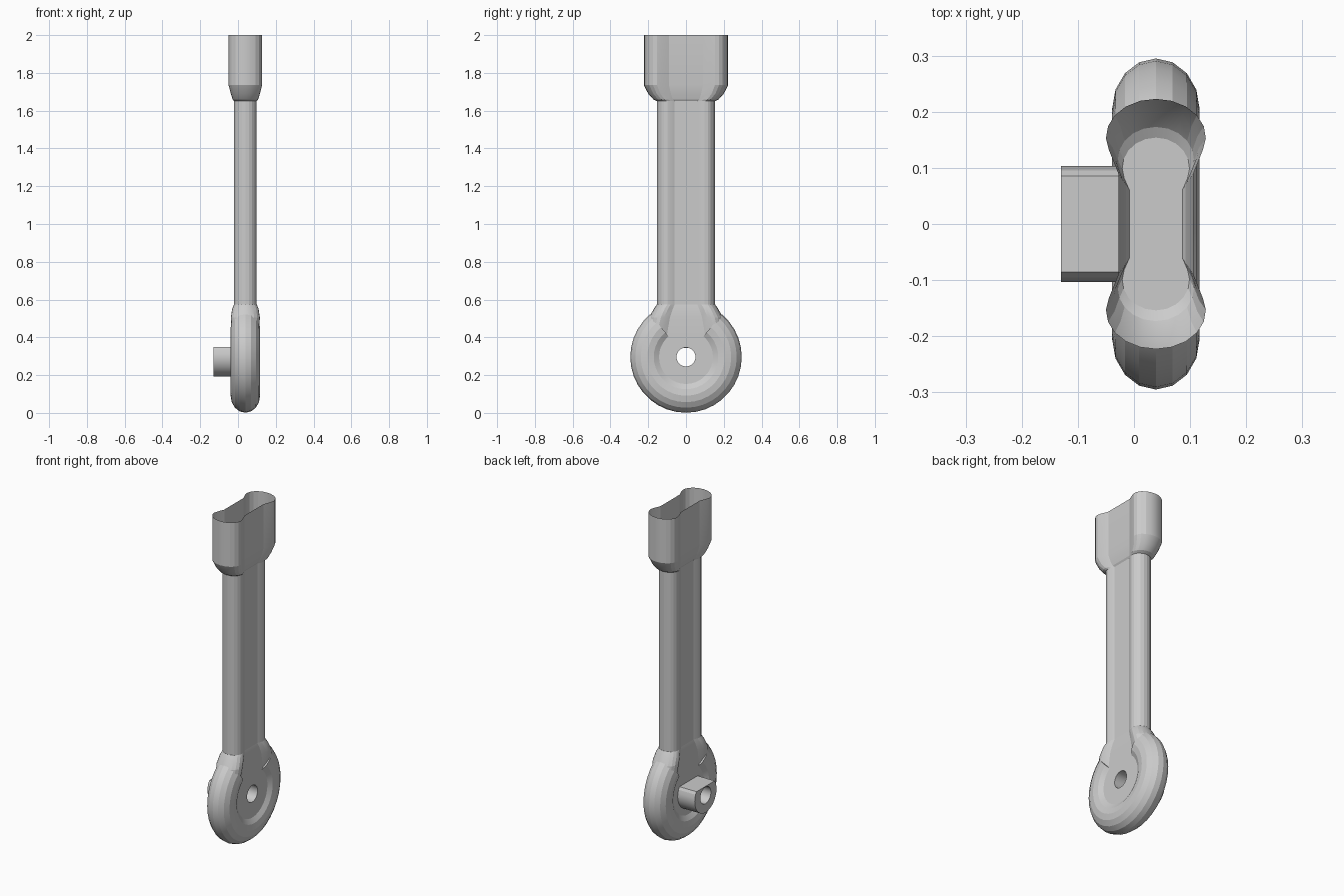
import bpy, bmesh
from math import sin, cos, pi, radians

if "Cube" in bpy.data.objects:
    bpy.data.objects.remove(bpy.data.objects["Cube"])

GREY = (0.6, 0.6, 0.6, 1)
metal = bpy.data.materials.new("light grey")
metal.use_nodes = True
metal.diffuse_color = GREY
metal.node_tree.nodes["Principled BSDF"].inputs["Base Color"].default_value = GREY

MID_X = 0.039    # centre plane of the arm
HUB_Z = 0.296    # pivot height


def finish(name, bm):
    bmesh.ops.recalc_face_normals(bm, faces=bm.faces)
    mesh = bpy.data.meshes.new(name)
    bm.to_mesh(mesh)
    bm.free()
    mesh.materials.append(metal)
    obj = bpy.data.objects.new(name, mesh)
    bpy.context.collection.objects.link(obj)
    bpy.context.view_layer.objects.active = obj
    bpy.ops.object.select_all(action='DESELECT')
    obj.select_set(True)
    bpy.ops.object.shade_smooth_by_angle(angle=radians(15))


def section(yc, rx, ry, waist, yw):
    """Dog-bone outline: two round lobes joined by a flat waist."""
    half = [(waist, yw)]
    for i in range(13):
        a = radians(-20 + 220 * i / 12)
        half.append((rx * cos(a), yc + ry * sin(a)))
    half.append((-waist, yw))
    return half + [(-x, -y) for x, y in half]


def loft(name, levels, cap_start=False, cap_end=False):
    bm = bmesh.new()
    rings = [[bm.verts.new((MID_X + x, y, z)) for x, y in section(*dims)]
             for z, dims in levels]
    n = len(rings[0])
    for low, high in zip(rings, rings[1:]):
        for i in range(n):
            j = (i + 1) % n
            bm.faces.new((low[i], low[j], high[j], high[i]))
    if cap_start:
        bm.faces.new(rings[0])
    if cap_end:
        bm.faces.new(rings[-1])
    finish(name, bm)


def lathe(name, profile, segments, start=0, end=360, ceilings=None):
    """Turn a closed (radius, x) profile about the pivot; angle 0 is up."""
    bm = bmesh.new()
    full = end - start == 360
    count = segments if full else segments + 1
    rings = []
    for s in range(count):
        a = radians(start + (end - start) * s / segments)
        ring = []
        for k, (r, x) in enumerate(profile):
            z = HUB_Z + r * cos(a)
            if ceilings:
                z = min(z, ceilings[k])
            ring.append(bm.verts.new((x, r * sin(a), z)))
        rings.append(ring)
    n = len(profile)
    for s in range(segments):
        a, b = rings[s], rings[(s + 1) % count]
        for i in range(n):
            j = (i + 1) % n
            bm.faces.new((a[i], a[j], b[j], b[i]))
    if not full:
        bm.faces.new(rings[0])
        bm.faces.new(rings[-1])
    finish(name, bm)


# Arm, with its closed top forming the socket floor
SHAFT = (0.1, 0.06, 0.054, 0.047, 0.06)
loft("shaft", [(0.575, SHAFT), (1.65, SHAFT)], cap_end=True)

# Open socket flaring out of the shaft
SOCKET = (0.155, 0.089, 0.068, 0.067, 0.09)
loft("socket", [
    (1.65, SHAFT),
    (1.66, (0.115, 0.068, 0.058, 0.053, 0.07)),
    (1.69, (0.138, 0.077, 0.062, 0.060, 0.08)),
    (1.735, SOCKET),
    (2.0, SOCKET)])

# Neck spreading from the shaft into the ring
loft("neck", [
    (0.42, (0.155, 0.072, 0.055, 0.056, 0.1)),
    (0.505, (0.135, 0.077, 0.06, 0.056, 0.085)),
    (0.55, (0.115, 0.070, 0.056, 0.052, 0.07)),
    (0.575, SHAFT)], cap_start=True)

# Thick rim, open where the neck enters
rim = [(0.205 + 0.09 * cos(t * pi / 8), MID_X + 0.078 * sin(t * pi / 8))
       for t in range(16)]
lathe("rim", rim, 28, 40, 320)

# Web with the pivot hole
WEB = 0.056
lathe("web", [(r, MID_X + x) for r, x in
              ((0.05, -WEB), (0.2, -WEB), (0.2, WEB), (0.05, WEB))], 32)

# Hollow peg with a flattened top
lathe("peg", [(0.05, -0.13), (0.103, -0.13), (0.103, -0.01), (0.05, -0.01)],
      32, ceilings=(0.344, 0.35, 0.35, 0.344))
